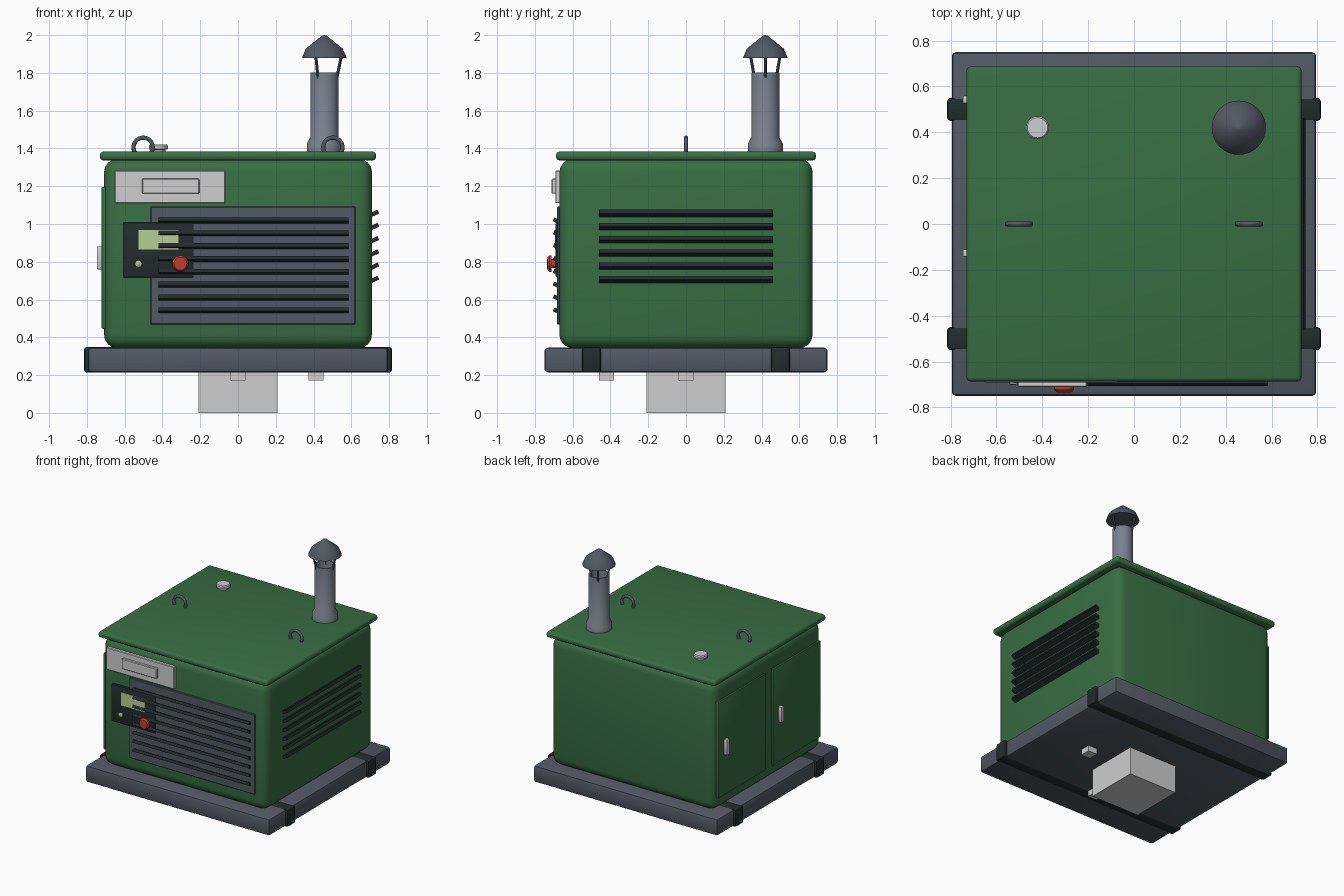
import bpy, bmesh
from math import radians, cos, sin, pi
from mathutils import Matrix, Vector

cube = bpy.data.objects.get("Cube")
if cube:
    bpy.data.objects.remove(cube, do_unlink=True)


def material(name, r, g, b):
    m = bpy.data.materials.new(name)
    m.use_nodes = True
    m.diffuse_color = (r, g, b, 1)
    m.node_tree.nodes["Principled BSDF"].inputs["Base Color"].default_value = (r, g, b, 1)
    return m


GREEN = material("green paint", 0.04, 0.155, 0.057)
STEEL = material("dark steel", 0.085, 0.1, 0.125)
PIPE = material("pipe grey", 0.2, 0.225, 0.275)
BLACK = material("black rubber", 0.016, 0.025, 0.026)
WHITE = material("light grey", 0.62, 0.62, 0.62)
RED = material("stop red", 0.55, 0.045, 0.03)
SCREEN = material("display green", 0.47, 0.63, 0.31)


def finish(name, bm, mat):
    me = bpy.data.meshes.new(name)
    bmesh.ops.recalc_face_normals(bm, faces=bm.faces)
    bm.to_mesh(me)
    bm.free()
    me.materials.append(mat)
    ob = bpy.data.objects.new(name, me)
    bpy.context.collection.objects.link(ob)
    bpy.ops.object.select_all(action="DESELECT")
    ob.select_set(True)
    bpy.context.view_layer.objects.active = ob
    bpy.ops.object.shade_smooth_by_angle(angle=radians(35))
    return ob


def box(name, x, y, z, mat, bevel=0, seg=2, tilt=None):
    """Box from (min, max) spans, optionally rounded and tilted about its centre."""
    bm = bmesh.new()
    bmesh.ops.create_cube(bm, size=1)
    size = [s[1] - s[0] for s in (x, y, z)]
    centre = Vector([(s[0] + s[1]) / 2 for s in (x, y, z)])
    bmesh.ops.scale(bm, vec=size, verts=bm.verts)
    if bevel:
        bmesh.ops.bevel(bm, geom=bm.edges[:], offset=bevel, segments=seg,
                        profile=0.5, affect="EDGES")
    if tilt:
        bmesh.ops.rotate(bm, matrix=Matrix.Rotation(radians(tilt[0]), 3, tilt[1]), verts=bm.verts)
    bmesh.ops.translate(bm, vec=centre, verts=bm.verts)
    return finish(name, bm, mat)


def lathe(name, profile, at, mat, sides=32, to_front=False):
    """Spin a (radius, height) profile about z, or about the front axis."""
    bm = bmesh.new()
    verts = [bm.verts.new((r, 0, h)) for r, h in profile]
    edges = [bm.edges.new(p) for p in zip(verts, verts[1:])]
    bmesh.ops.spin(bm, geom=verts + edges, cent=(0, 0, 0), axis=(0, 0, 1),
                   angle=2 * pi, steps=sides)
    bmesh.ops.remove_doubles(bm, verts=bm.verts, dist=0.0005)
    if to_front:
        bmesh.ops.rotate(bm, matrix=Matrix.Rotation(radians(90), 3, "X"), verts=bm.verts)
    bmesh.ops.translate(bm, vec=at, verts=bm.verts)
    return finish(name, bm, mat)


def rod(name, a, b, radius, mat):
    a, b = Vector(a), Vector(b)
    bm = bmesh.new()
    bmesh.ops.create_cone(bm, cap_ends=True, segments=10, radius1=radius,
                          radius2=radius, depth=(b - a).length)
    turn = (b - a).to_track_quat("Z", "Y").to_matrix()
    bmesh.ops.rotate(bm, matrix=turn, verts=bm.verts)
    bmesh.ops.translate(bm, vec=(a + b) / 2, verts=bm.verts)
    return finish(name, bm, mat)


# Skid base with cross bars
box("base", (-0.795, 0.795), (-0.75, 0.75), (0.215, 0.345), STEEL, 0.018)
for y, side in ((-0.5, "front"), (0.5, "back")):
    box(side + "_cross_bar", (-0.815, 0.815), (y - 0.05, y + 0.05), (0.213, 0.349), BLACK, 0.014)

# Blocks under the base
box("under_block", (-0.208, 0.208), (-0.208, 0.208), (0, 0.217), WHITE)
box("front_under_block", (-0.04, 0.04), (-0.46, -0.38), (0.172, 0.217), WHITE)
box("side_under_block", (0.373, 0.453), (-0.04, 0.04), (0.172, 0.217), WHITE)

# Housing and roof
box("housing", (-0.709, 0.709), (-0.67, 0.67), (0.343, 1.345), GREEN, 0.07, 4)
box("roof", (-0.731, 0.731), (-0.688, 0.688), (1.336, 1.384), GREEN, 0.02, 3)

# Front grille and side louvers
box("grille_panel", (-0.463, 0.622), (-0.682, -0.65), (0.468, 1.092), STEEL, 0.004, 1)
for i in range(8):
    z = 0.54 + i * 0.068
    box("front_slat", (-0.42, 0.585), (-0.703, -0.661), (z - 0.011, z + 0.011), BLACK, tilt=(-25, "X"))
for i in range(6):
    z = 0.707 + i * 0.07
    box("side_slat", (0.703, 0.745), (-0.46, 0.46), (z - 0.011, z + 0.011), BLACK, tilt=(-25, "Y"))

# Control panel with display, lamp and stop button
box("control_panel", (-0.61, -0.235), (-0.69, -0.65), (0.717, 1.008), BLACK, 0.006)
box("display", (-0.526, -0.315), (-0.694, -0.685), (0.865, 0.967), SCREEN)
lathe("lamp", [(0, 0), (0.017, 0), (0.017, 0.012), (0.01, 0.017), (0, 0.018)],
      (-0.526, -0.685, 0.79), SCREEN, 16, True)
lathe("stop_button", [(0, 0), (0.024, 0), (0.024, 0.025), (0.043, 0.025), (0.043, 0.037),
                      (0.034, 0.048), (0, 0.05)], (-0.305, -0.686, 0.79), RED, 24, True)

# Name plate
box("plate", (-0.653, -0.068), (-0.692, -0.65), (1.11, 1.283), WHITE, 0.004, 1)
box("plate_inset", (-0.508, -0.205), (-0.711, -0.685), (1.161, 1.24), WHITE, 0.004, 1)

# Two side doors with handles
for c, side in ((0.335, "back"), (-0.335, "front")):
    box(side + "_door", (-0.722, -0.69), (c - 0.295, c + 0.295), (0.445, 1.197), GREEN, 0.006)
    h = c + 0.208
    box(side + "_door_handle", (-0.747, -0.715), (h - 0.017, h + 0.017), (0.76, 0.882), WHITE, 0.006)

# Exhaust stack with rain cap on three struts
sx, sy = 0.457, 0.42
lathe("exhaust_pipe", [(0, 1.38), (0.093, 1.38), (0.093, 1.425), (0.074, 1.46), (0.074, 1.803),
                       (0.064, 1.803), (0.064, 1.74), (0, 1.74)], (sx, sy, 0), PIPE)
lathe("rain_cap", [(0, 1.88), (0.118, 1.88), (0.098, 1.928), (0.012, 1.998), (0, 2.0)],
      (sx, sy, 0), STEEL)
for i in range(3):
    c, s = cos(i * 2 * pi / 3), sin(i * 2 * pi / 3)
    rod("cap_strut", (sx + 0.066 * c, sy + 0.066 * s, 1.77),
        (sx + 0.09 * c, sy + 0.09 * s, 1.89), 0.008, STEEL)

# Filler cap
lathe("filler_cap", [(0, 1.38), (0.038, 1.38), (0.038, 1.393), (0.05, 1.396), (0.05, 1.413),
                     (0.044, 1.42), (0, 1.42)], (-0.421, 0.42, 0), WHITE, 24)

# Lifting eyes
for x, side in ((-0.502, "right"), (0.502, "left")):
    bpy.ops.mesh.primitive_torus_add(location=(x, 0, 1.406), rotation=(radians(90), 0, 0),
                                     major_radius=0.051, minor_radius=0.011,
                                     major_segments=32, minor_segments=10)
    eye = bpy.context.object
    eye.name = side + "_lifting_eye"
    eye.data.materials.append(STEEL)
    bpy.ops.object.shade_smooth_by_angle(angle=radians(50))
